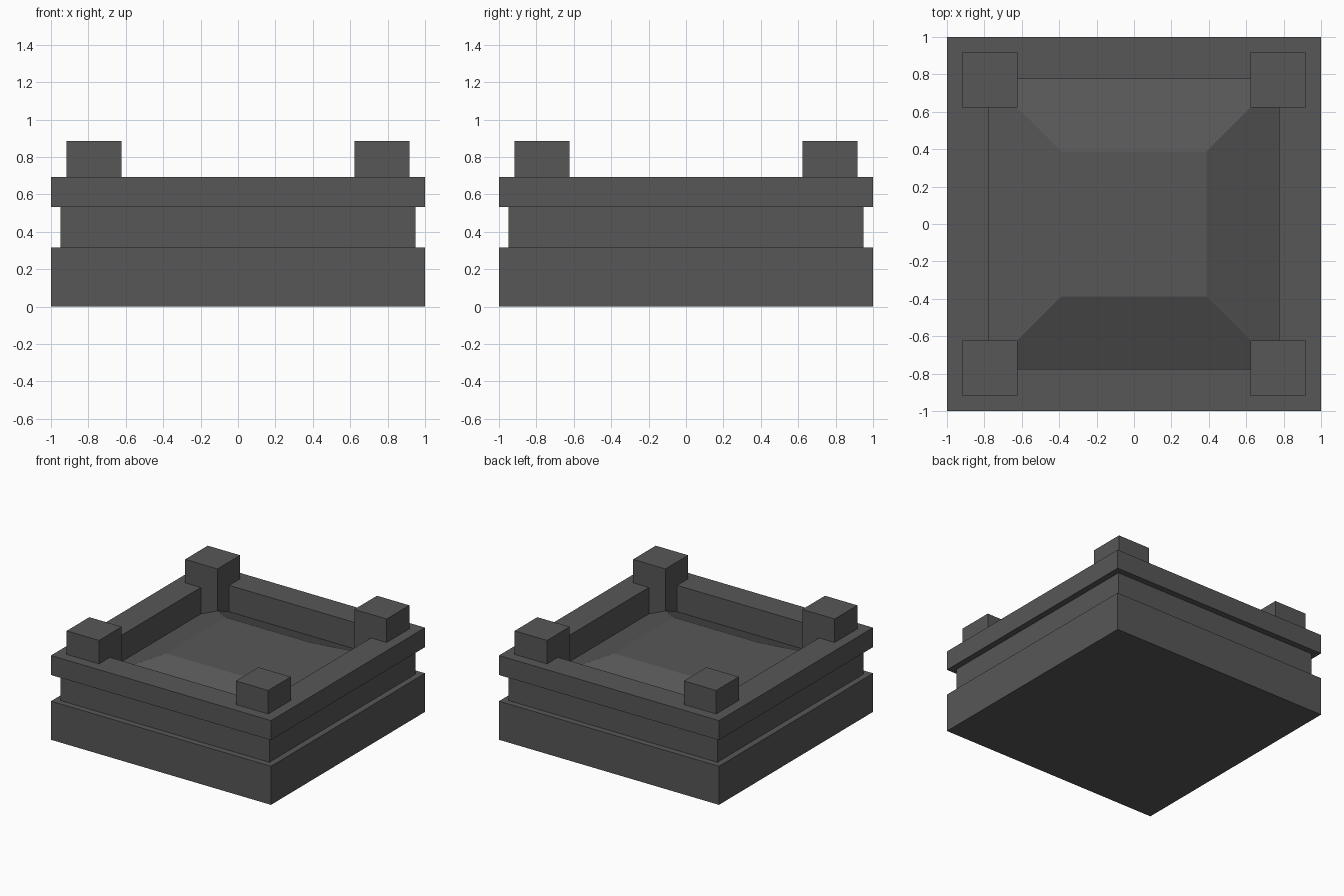
import bpy
import bmesh

if "Cube" in bpy.data.objects:
    bpy.data.objects.remove(bpy.data.objects["Cube"])

stone = bpy.data.materials.new("dark grey stone")
stone.diffuse_color = (0.095, 0.095, 0.095, 1.0)
stone.use_nodes = True
stone.node_tree.nodes["Principled BSDF"].inputs["Base Color"].default_value = stone.diffuse_color


def finish(bm, name):
    bmesh.ops.recalc_face_normals(bm, faces=bm.faces)
    mesh = bpy.data.meshes.new(name)
    bm.to_mesh(mesh)
    bm.free()
    mesh.materials.append(stone)
    obj = bpy.data.objects.new(name, mesh)
    bpy.context.collection.objects.link(obj)
    return obj


def square_lathe(name, profile):
    """Sweep (half width, height) points around a square, capping both ends."""
    bm = bmesh.new()
    rings = [[bm.verts.new((sx * r, sy * r, z))
              for sx, sy in ((-1, -1), (1, -1), (1, 1), (-1, 1))]
             for r, z in profile]
    for a, b in zip(rings, rings[1:]):
        for i in range(4):
            j = (i + 1) % 4
            bm.faces.new((a[i], a[j], b[j], b[i]))
    bm.faces.new(rings[0][::-1])
    bm.faces.new(rings[-1])
    return finish(bm, name)


def box(name, x, y, half, z0, z1):
    obj = square_lathe(name, [(half, z0), (half, z1)])
    obj.location = (x, y, 0)
    return obj


# Body: plinth, recessed band, rim, inner wall and the raised bevelled centre
square_lathe("pedestal_body", [
    (1.0, 0.0), (1.0, 0.317),
    (0.95, 0.317), (0.95, 0.532),
    (1.0, 0.532), (1.0, 0.692),
    (0.774, 0.692), (0.774, 0.475),
    (0.387, 0.64),
])

# Four corner posts, standing on the sloped centre and cutting through the rim
for sx, side in ((-1, "left"), (1, "right")):
    for sy, end in ((-1, "front"), (1, "back")):
        box(f"corner_post_{end}_{side}", sx * 0.769, sy * 0.769, 0.147, 0.46, 0.885)
